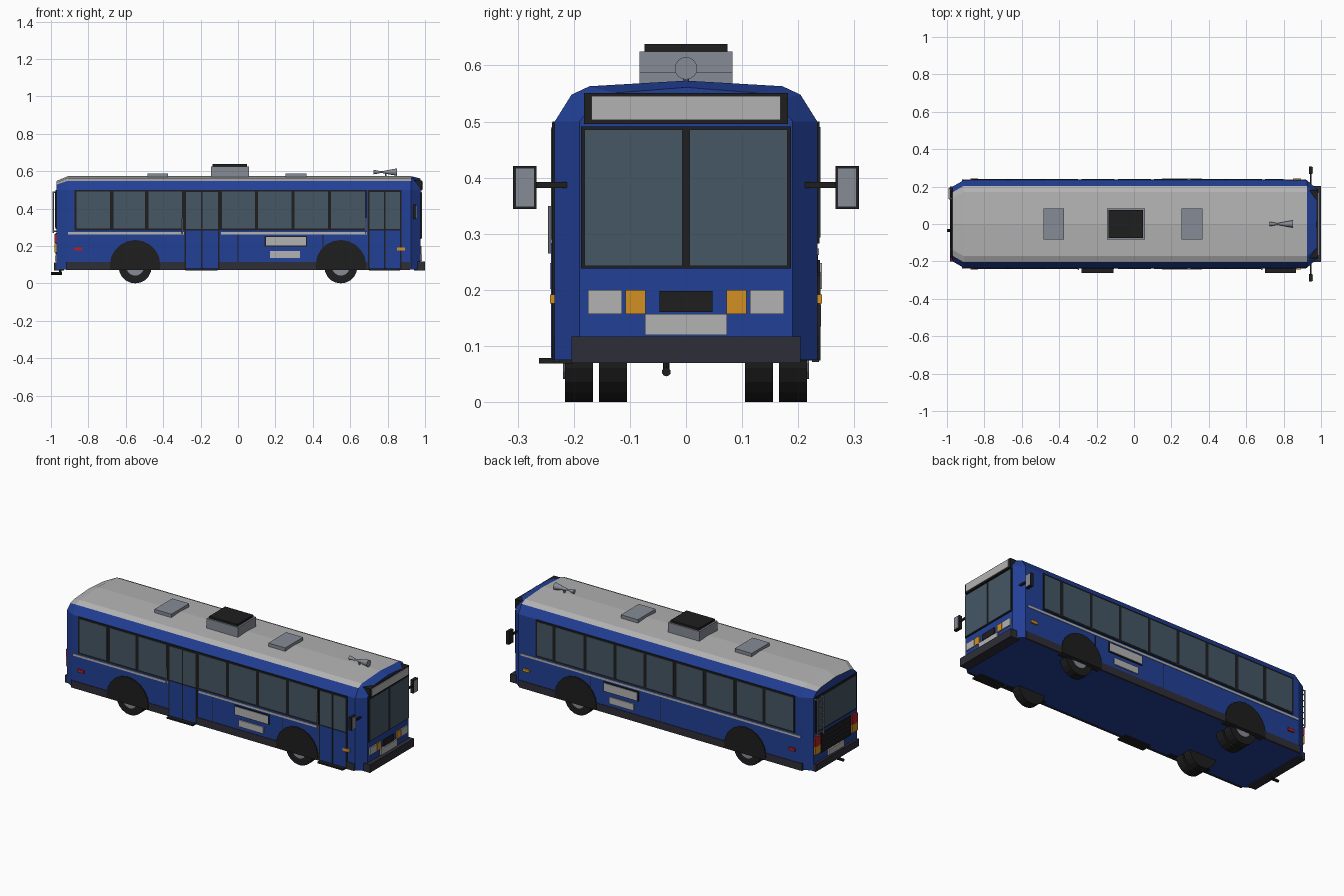
import bpy, bmesh, math
from mathutils import Matrix, Vector

if "Cube" in bpy.data.objects:
    bpy.data.objects.remove(bpy.data.objects["Cube"])


def mat(name, r, g, b):
    m = bpy.data.materials.new(name)
    m.diffuse_color = (r, g, b, 1)
    m.use_nodes = True
    m.node_tree.nodes["Principled BSDF"].inputs["Base Color"].default_value = m.diffuse_color
    return m


BLUE = mat("blue_paint", 0.016, 0.051, 0.305)
GLASS = mat("glass", 0.06, 0.095, 0.127)
ROOF = mat("light_grey", 0.45, 0.45, 0.45)
BLACK = mat("black", 0.013, 0.013, 0.014)
DARK = mat("dark_trim", 0.027, 0.027, 0.038)
METAL = mat("metal_grey", 0.24, 0.26, 0.30)
ORANGE = mat("orange", 0.65, 0.28, 0.017)
RED = mat("red", 0.5, 0.013, 0.013)


def finish(name, bm, *mats):
    bmesh.ops.recalc_face_normals(bm, faces=bm.faces)
    me = bpy.data.meshes.new(name)
    bm.to_mesh(me)
    bm.free()
    for m in mats:
        me.materials.append(m)
    ob = bpy.data.objects.new(name, me)
    bpy.context.collection.objects.link(ob)
    return ob


def box(name, x, y, z, m):
    """Box from (min, max) pairs."""
    bm = bmesh.new()
    c = [(a + b) / 2 for a, b in (x, y, z)]
    s = [abs(b - a) for a, b in (x, y, z)]
    bmesh.ops.create_cube(bm, size=1, matrix=Matrix.Translation(c) @ Matrix.Diagonal((*s, 1)))
    return finish(name, bm, m)


def rod(name, p, q, r1, m, r2=None, n=8):
    """Cylinder or cone from p to q."""
    p, q = Vector(p), Vector(q)
    d = q - p
    bm = bmesh.new()
    mx = Matrix.Translation((p + q) / 2) @ d.to_track_quat('Z', 'Y').to_matrix().to_4x4()
    bmesh.ops.create_cone(bm, cap_ends=True, segments=n, radius1=r1,
                          radius2=r1 if r2 is None else r2, depth=d.length, matrix=mx)
    return finish(name, bm, m)


def side(name, s, x, z, m, out=0.238, inn=0.225):
    """Panel on the side wall s (-1 door side, +1 driver side)."""
    return box(name, x, (s * inn, s * out), z, m)


# Body shell lofted along x: (x, half width, roof drop)
bm = bmesh.new()
rings = []
for x, w, drop in ((-0.97, 0.2, 0.025), (-0.91, 0.234, 0), (0.925, 0.234, 0), (0.975, 0.19, 0.012)):
    half = [(w, 0.075), (w, 0.5), (w - 0.03, 0.548 - drop * 0.8), (w - 0.062, 0.563 - drop)]
    prof = half + [(0, 0.573 - drop)] + [(-y, z) for y, z in reversed(half)]
    rings.append([bm.verts.new((x, y, z)) for y, z in prof])
for k in range(3):
    for i in range(9):
        j = (i + 1) % 9
        f = bm.faces.new((rings[k][i], rings[k][j], rings[k + 1][j], rings[k + 1][i]))
        f.material_index = int(2 <= i <= 5 and k < 2)
bm.faces.new(rings[0])
bm.faces.new(rings[3])
finish("body_shell", bm, BLUE, ROOF)

panes = [(-0.863, -0.685), (-0.665, -0.498), (-0.478, -0.30), (-0.28, -0.105),
         (-0.085, 0.09), (0.108, 0.285), (0.303, 0.48), (0.498, 0.68), (0.70, 0.80)]
for s in (-1, 1):
    # Window band and panes
    side("window_band", s, (-0.873, 0.69 if s < 0 else 0.81), (0.283, 0.50), BLACK)
    for i, p in enumerate(panes):
        if s > 0 or i not in (3, 8):
            side("window_pane", s, p, (0.293, 0.49), GLASS, 0.240)
    # White stripe, skirt, markers and side signs
    for x in ([(-0.91, -0.29), (-0.09, 0.69)] if s < 0 else [(-0.91, 0.91)]):
        side("side_stripe", s, x, (0.262, 0.274), ROOF, 0.237)
    side("skirt", s, (-0.92, 0.92), (0.072, 0.115), DARK, 0.237)
    side("rear_marker", s, (-0.875, -0.835), (0.176, 0.192), RED, 0.242)
    side("front_marker", s, (0.85, 0.893), (0.176, 0.192), ORANGE, 0.242)
    side("side_sign_frame", s, (0.143, 0.369), (0.197, 0.253), BLACK, 0.239)
    side("side_sign", s, (0.149, 0.363), (0.202, 0.248), ROOF, 0.242)
    side("side_plate", s, (0.172, 0.332), (0.135, 0.174), ROOF, 0.241)
    for x in (0.0, 0.455):
        side("panel_seam", s, (x - 0.002, x + 0.002), (0.115, 0.262), BLACK, 0.2355)

    for ax in (-0.55, 0.55):
        # Wheel arch: half disc with flat bottom
        bm = bmesh.new()
        pts = [(ax + 0.135 * math.cos(math.pi * i / 10), 0.097 + 0.135 * math.sin(math.pi * i / 10))
               for i in range(11)] + [(ax - 0.133, 0.074), (ax + 0.133, 0.074)]
        f = bm.faces.new([bm.verts.new((x, s * 0.2, z)) for x, z in pts])
        r = bmesh.ops.extrude_face_region(bm, geom=[f])
        bmesh.ops.translate(bm, verts=[v for v in r["geom"] if isinstance(v, bmesh.types.BMVert)],
                            vec=(0, s * 0.04, 0))
        finish("wheel_arch", bm, BLACK)
        # Tyres, doubled on the rear axle
        for y0, y1 in ([(0.105, 0.155), (0.166, 0.216)] if ax < 0 else [(0.166, 0.216)]):
            rod("tyre", (ax, s * y0, 0.088), (ax, s * y1, 0.088), 0.088, BLACK, n=20)
        rod("wheel_hub", (ax, s * 0.2, 0.088), (ax, s * 0.219, 0.088), 0.047, METAL, n=16)

    # Mirror
    box("mirror_arm", (0.94, 0.95), (s * 0.2, s * 0.27), (0.382, 0.392), BLACK)
    box("mirror_housing", (0.935, 0.953), (s * 0.266, s * 0.308), (0.344, 0.421), BLACK)
    box("mirror_face", (0.95, 0.956), (s * 0.27, s * 0.304), (0.348, 0.417), METAL)

    # Front lights and windscreen halves
    box("headlight", (0.96, 0.982), (s * 0.114, s * 0.175), (0.157, 0.2), ROOF)
    box("front_indicator", (0.96, 0.982), (s * 0.072, s * 0.108), (0.157, 0.2), ORANGE)
    box("windscreen_pane", (0.96, 0.983), (s * 0.006, s * 0.181), (0.243, 0.486), GLASS)
    # Rear lamp clusters
    box("tail_light", (-0.98, -0.96), (s * 0.145, s * 0.197), (0.215, 0.265), RED)
    box("rear_indicator", (-0.98, -0.96), (s * 0.145, s * 0.197), (0.165, 0.212), ORANGE)

# Double-leaf doors with steps and grab rails
for x0, x1 in ((-0.285, -0.1), (0.695, 0.875)):
    side("door_frame", -1, (x0, x1), (0.075, 0.498), BLACK, 0.239)
    mid = (x0 + x1) / 2
    for a, b in ((x0 + 0.008, mid - 0.004), (mid + 0.004, x1 - 0.008)):
        side("door_glass", -1, (a, b), (0.29, 0.488), GLASS, 0.241)
        side("door_panel", -1, (a, b), (0.08, 0.284), BLUE, 0.241)
    box("door_step", (x0 + 0.005, x1 - 0.01), (-0.262, -0.2), (0.069, 0.079), BLACK)
    rod("grab_rail", (x0 - 0.012, -0.242, 0.265), (x0 - 0.012, -0.242, 0.35), 0.004, METAL)

# Front face
box("windscreen_frame", (0.955, 0.98), (-0.187, 0.187), (0.238, 0.491), BLACK)
box("destination_box", (0.94, 0.985), (-0.182, 0.182), (0.496, 0.551), BLACK)
box("destination_panel", (0.96, 0.989), (-0.168, 0.168), (0.503, 0.546), ROOF)
box("front_grille", (0.96, 0.982), (-0.047, 0.047), (0.161, 0.198), BLACK)
box("front_plate", (0.96, 0.984), (-0.073, 0.073), (0.12, 0.157), ROOF)
box("front_bumper", (0.94, 1.0), (-0.204, 0.204), (0.07, 0.117), DARK)

# Rear face
box("rear_window_frame", (-0.976, -0.95), (-0.19, 0.19), (0.29, 0.5), BLACK)
box("rear_window", (-0.979, -0.95), (-0.18, 0.18), (0.3, 0.49), GLASS)
box("engine_grille", (-0.976, -0.95), (-0.135, 0.135), (0.155, 0.27), BLACK)
for i in range(4):
    z = 0.172 + i * 0.025
    box("grille_slat", (-0.981, -0.96), (-0.125, 0.125), (z, z + 0.009), DARK)
box("rear_plate", (-0.979, -0.95), (-0.073, 0.073), (0.117, 0.15), ROOF)
box("rear_bumper", (-0.984, -0.93), (-0.2, 0.2), (0.07, 0.112), DARK)
rod("exhaust_pipe", (-1.0, -0.035, 0.054), (-0.94, -0.035, 0.054), 0.008, BLACK, n=10)
rod("exhaust_hanger", (-0.95, -0.035, 0.05), (-0.95, -0.035, 0.08), 0.006, BLACK)
# Ladder
for y in (0.135, 0.19):
    rod("ladder_rail", (-0.988, y, 0.27), (-0.988, y, 0.492), 0.004, METAL, n=6)
    for z in (0.28, 0.488):
        rod("ladder_bracket", (-0.988, y, z), (-0.96, y, z), 0.004, METAL, n=6)
for i in range(6):
    z = 0.29 + i * 0.036
    rod("ladder_rung", (-0.988, 0.135, z), (-0.988, 0.19, z), 0.003, METAL, n=6)

# Roof equipment
box("air_unit", (-0.145, 0.058), (-0.083, 0.083), (0.55, 0.625), METAL)
box("air_unit_lid", (-0.135, 0.048), (-0.074, 0.074), (0.62, 0.638), BLACK)
for x in (-0.43, 0.31):
    box("roof_hatch", (x - 0.055, x + 0.055), (-0.083, 0.083), (0.555, 0.588), METAL)
rod("horn_bell", (0.765, 0, 0.595), (0.85, 0, 0.595), 0.004, METAL, 0.02, n=16)
rod("horn_back", (0.725, 0, 0.595), (0.77, 0, 0.595), 0.012, METAL, 0.004, n=12)
rod("horn_post", (0.79, 0, 0.56), (0.79, 0, 0.595), 0.005, METAL)
